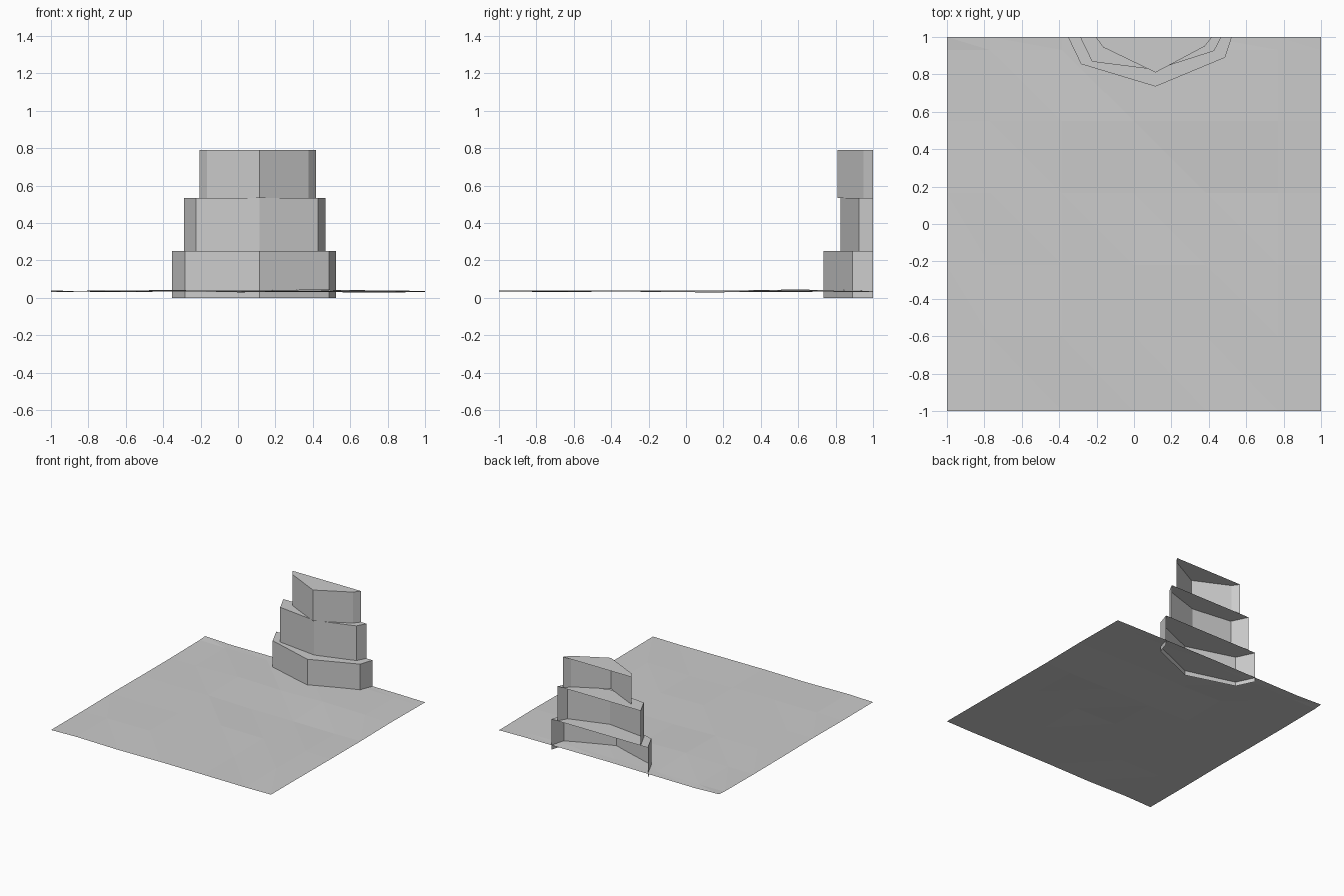
import bpy, bmesh, random

if "Cube" in bpy.data.objects:
    bpy.data.objects.remove(bpy.data.objects["Cube"])

random.seed(4)
grey = bpy.data.materials.new("stone_grey")
grey.diffuse_color = (0.6, 0.6, 0.6, 1)
grey.use_nodes = True
grey.node_tree.nodes["Principled BSDF"].inputs["Base Color"].default_value = grey.diffuse_color


def finish(name, bm):
    mesh = bpy.data.meshes.new(name)
    bm.to_mesh(mesh)
    bm.free()
    mesh.materials.append(grey)
    obj = bpy.data.objects.new(name, mesh)
    bpy.context.collection.objects.link(obj)


def tier(name, outline, z0, z1):
    """Shell with a flat cap, open at the back and underneath."""
    bm = bmesh.new()
    low = [bm.verts.new((x, y, z0)) for x, y in outline]
    top = [bm.verts.new((x, y, z1)) for x, y in outline]
    for i in range(len(outline) - 1):
        bm.faces.new((low[i], low[i + 1], top[i + 1], top[i]))
    bm.faces.new(top)
    finish(name, bm)


# Three stacked rock tiers against the back edge
tier("lower_tier", [(-0.353, 1), (-0.283, 0.855), (0.115, 0.735),
                    (0.487, 0.89), (0.523, 1)], 0, 0.25)
tier("middle_tier", [(-0.288, 1), (-0.224, 0.868), (0.115, 0.825),
                     (0.428, 0.925), (0.467, 1)], 0.25, 0.535)
tier("upper_tier", [(-0.205, 1), (-0.165, 0.945), (0.115, 0.81),
                    (0.378, 0.95), (0.418, 1)], 0.535, 0.79)

# Gently uneven ground sheet, triangulated along one diagonal
xs = [-1, -0.77, -0.385, 0, 0.385, 0.77, 1]
ys = [-1, -0.6, -0.22, 0.165, 0.55, 0.93, 1]
bumps = {(4, 4): 0.045, (5, 3): 0.029, (6, 3): 0.031, (6, 4): 0.035,
         (2, 4): 0.043, (3, 3): 0.030, (4, 3): 0.031, (3, 4): 0.035}
bm = bmesh.new()
grid = [[bm.verts.new((x, y, bumps.get((i, j), 0.036 + random.uniform(-0.005, 0.005))))
         for j, y in enumerate(ys)] for i, x in enumerate(xs)]
for i in range(len(xs) - 1):
    for j in range(len(ys) - 1):
        a, b = grid[i][j], grid[i + 1][j]
        c, d = grid[i + 1][j + 1], grid[i][j + 1]
        bm.faces.new((a, b, d))
        bm.faces.new((b, c, d))
finish("ground_sheet", bm)
